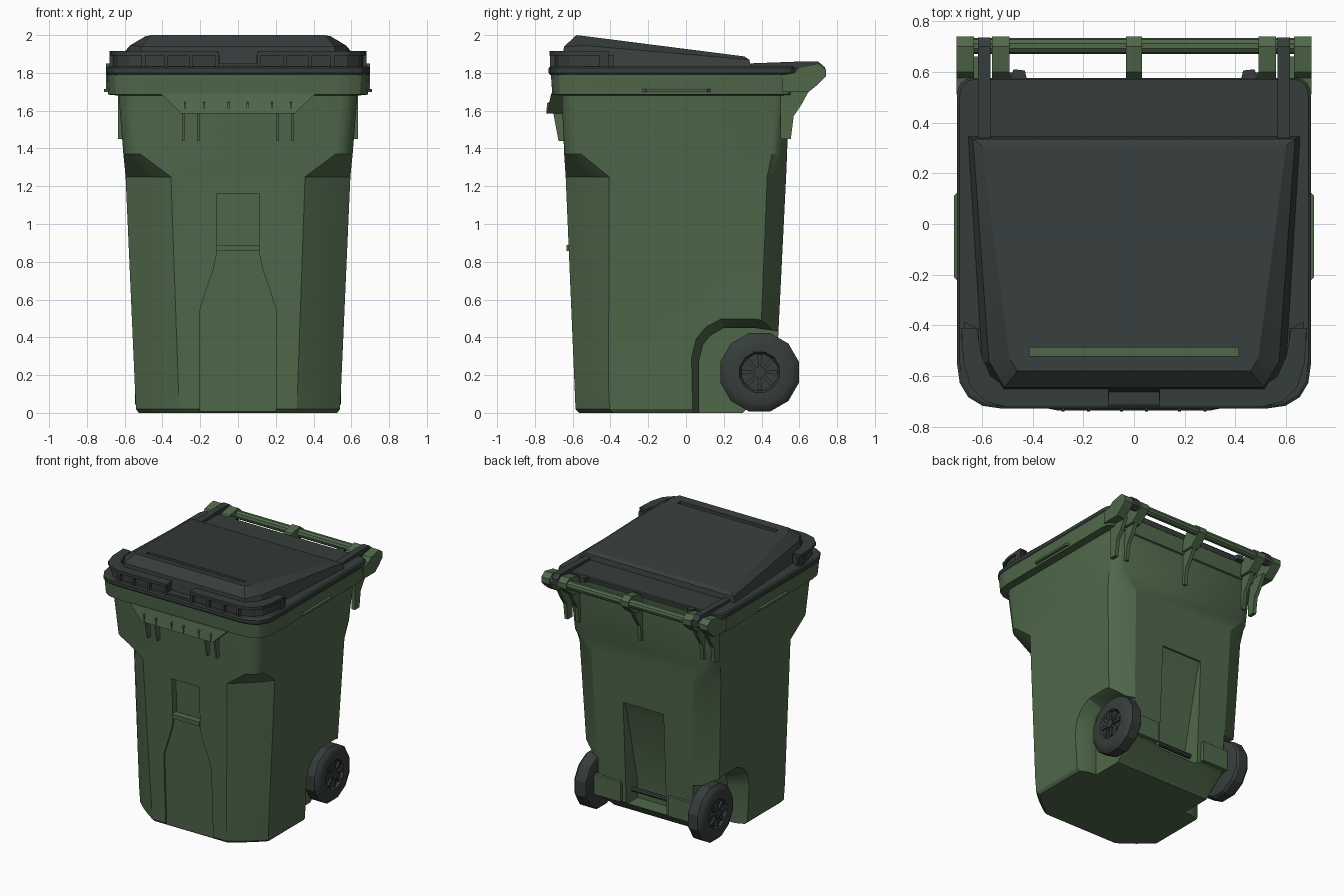
import bpy, bmesh, math

if "Cube" in bpy.data.objects:
    bpy.data.objects.remove(bpy.data.objects["Cube"])

def material(name, rgb):
    m = bpy.data.materials.new(name)
    m.diffuse_color = (*rgb, 1)
    m.use_nodes = True
    m.node_tree.nodes["Principled BSDF"].inputs["Base Color"].default_value = m.diffuse_color
    return m

GREEN = material("green_plastic", (0.08, 0.14, 0.07))
DARK = material("dark_plastic", (0.037, 0.047, 0.044))

def loft(name, rings, mat, closed=False):
    """Skin a list of equal-length rings of 3D points; cap the ends unless closed."""
    bm = bmesh.new()
    vs = [[bm.verts.new(p) for p in r] for r in rings]
    n = len(rings[0])
    pairs = list(zip(vs, vs[1:])) + ([(vs[-1], vs[0])] if closed else [])
    for a, b in pairs:
        for i in range(n):
            j = (i + 1) % n
            bm.faces.new((a[i], a[j], b[j], b[i]))
    if not closed:
        bm.faces.new(vs[0])
        bm.faces.new(vs[-1])
    bmesh.ops.recalc_face_normals(bm, faces=bm.faces)
    me = bpy.data.meshes.new(name)
    bm.to_mesh(me)
    bm.free()
    me.materials.append(mat)
    ob = bpy.data.objects.new(name, me)
    bpy.context.collection.objects.link(ob)
    return ob

def prism(name, poly, axis, lo, hi, mat):
    """Extrude a 2D outline along an axis; outline uses the other two axes in order."""
    def at(h):
        return [{'x': (h, a, b), 'y': (a, h, b), 'z': (a, b, h)}[axis] for a, b in poly]
    return loft(name, [at(lo), at(hi)], mat)

def box(name, x, y, z, mat):
    return prism(name, [(x[0], y[0]), (x[1], y[0]), (x[1], y[1]), (x[0], y[1])], 'z', *z, mat)

def rod(name, y, z, r, x0, x1, n, mat):
    pts = [(y + r * math.cos(2 * math.pi * i / n), z + r * math.sin(2 * math.pi * i / n)) for i in range(n)]
    return prism(name, pts, 'x', x0, x1, mat)

def cut(ob, *cutters):
    for c in cutters:
        m = ob.modifiers.new("cut", 'BOOLEAN')
        m.operation, m.solver, m.object = 'DIFFERENCE', 'EXACT', c
        bpy.context.view_layer.objects.active = ob
        bpy.ops.object.modifier_apply(modifier=m.name)
        bpy.data.objects.remove(c)

def section(z, hx, yf, yb, cfx, cfy, cbx, cby, k, inset=0):
    """Rectangle with chamfered (k=0) to rounded (k=1) front and back corners."""
    hx, yf, yb = hx - inset, yf + inset, yb - inset
    def corner(a, c, b):
        mid = [(a[i] + b[i]) / 2 * (1 - k) + c[i] * k for i in (0, 1)]
        return [tuple((1 - t) ** 2 * a[i] + 2 * t * (1 - t) * mid[i] + t * t * b[i] for i in (0, 1))
                for t in (0, .25, .5, .75, 1)]
    half = corner((hx - cfx, yf), (hx, yf), (hx, yf + cfy)) + corner((hx, yb - cby), (hx, yb), (hx - cbx, yb))
    return [(x, y, z) for x, y in half] + [(-x, y, z) for x, y in reversed(half)]

# Body: tapered tub with chamfered corners that flare into a rounded rim
low = [(0.0, .525, -.565, .30, .22, .18, .10, .06, .1),
       (.02, .54, -.585, .32, .23, .18, .10, .06, .1),
       (.14, .546, -.59, .475, .23, .18, .15, .09, .1)]
high = [(1.25, .595, -.637, .53, .24, .23, .17, .10, .1),
        (1.37, .607, -.645, .535, .09, .09, .08, .08, .6),
        (1.68, .632, -.658, .545, .09, .09, .08, .08, .8)]
rim = [(1.685, .688, -.708, .555, .17, .17, .07, .07, 1),
       (1.79, .695, -.715, .57, .17, .17, .07, .07, 1)]
body = loft("body", [section(*s) for s in low + high + rim], GREEN)
cavity = loft("cavity", [section(*s, inset=.03) for s in high] +
              [section(1.9, .635, -.66, .55, .1, .1, .08, .08, .8, inset=.03)], GREEN)
cut(body, cavity)

# Wheel wells
arch = [(0, -.1), (0, .3), (.03, .41), (.09, .48), (.18, .525), (.36, .525), (.50, .47), (.8, .45), (.8, -.1)]
inner = [(.07, -.1), (.07, .28), (.09, .36), (.13, .41), (.20, .45), (.36, .45), (.50, .43), (.8, .42), (.8, -.1)]
for s in (-1, 1):
    cut(body, loft("well", [[(s * .62, y, z) for y, z in arch], [(s * .46, y, z) for y, z in inner],
                            [(s * .40, y, z) for y, z in inner]], GREEN))

# Front bottle-shaped panel and grab window, rear wedge recess
def front_cutter(half, depth):
    pts = half + [(-x, z) for x, z in reversed(half)]
    return loft("front_cut", [[(x, -1, z) for x, z in pts],
                              [(x, -.585 - .0417 * z + depth, z) for x, z in pts]], GREEN)

cut(body, front_cutter([(.20, -.1), (.20, .55), (.175, .63), (.13, .76), (.115, .83), (.115, .862)], .014),
    front_cutter([(.115, .885), (.115, 1.16)], .05),
    prism("rear_cut", [(.7, .92), (.50, .92), (.47, .84), (.34, .26), (.34, .13), (.7, .13)],
          'x', -.17, .17, GREEN))
box("front_window_bar", (-.115, .115), (-.632, -.58), (.858, .89), GREEN)

# Front skirt below the rim, with its ribs
skirt = [(-.41, 1.69), (-.30, 1.585), (.30, 1.585), (.41, 1.69)]
loft("front_skirt", [[(x, -.64, z) for x, z in skirt],
                     [(x, -.735 + (z - 1.585) * .2, z) for x, z in skirt]], GREEN)
for x in (-.28, -.18, -.05, .05, .18, .28):
    prism("skirt_rib", [(-.70, 1.585), (-.74, 1.585), (-.735, 1.64), (-.70, 1.66)], 'x', x - .006, x + .006, GREEN)
for x in (-.29, -.21, .21, .29):
    prism("front_rib", [(-.63, 1.60), (-.705, 1.60), (-.675, 1.44), (-.63, 1.44)], 'x', x - .007, x + .007, GREEN)

# Rear handle bar with brackets and tapered ribs
rod("handle_bar", .702, 1.80, .032, -.69, .69, 10, GREEN)
bracket = [(.51, 1.70), (.51, 1.79), (.575, 1.80), (.60, 1.83), (.70, 1.85), (.74, 1.82), (.74, 1.78),
           (.70, 1.74), (.65, 1.70)]
rib = [(.50, 1.72), (.66, 1.72), (.61, 1.63), (.57, 1.57), (.555, 1.45), (.50, 1.45)]
for x, w, rx in ((-.665, .035, -.62), (-.525, .035, -.525), (0, .032, 0), (.525, .035, .525), (.665, .035, .62)):
    prism("handle_bracket", bracket, 'x', x - w, x + w, GREEN)
    prism("handle_rib", rib, 'x', rx - .014, rx + .014, GREEN)

for s in (-1, 1):
    # Side grip strip under the rim
    prism("side_grip", [(s * .67, -.25), (s * .71, -.21), (s * .71, .11), (s * .67, .15)], 'z', 1.70, 1.715, GREEN)
    # Axle housing
    box("axle_housing", sorted((s * .20, s * .42)), (.34, .505), (.15, .30), GREEN)

    # Wheel: faceted tyre with recessed hub
    cy, cz, n = .39, .215, 12
    prof = [(.42, .17), (.43, .205), (.445, .215), (.515, .215), (.535, .195), (.545, .17), (.543, .11), (.525, .10)]
    rings = [[(s * x, cy + r * math.cos(2 * math.pi * (i + .5) / n), cz + r * math.sin(2 * math.pi * (i + .5) / n))
              for i in range(n)] for x, r in prof]
    loft("wheel", rings, DARK)
    rod("wheel_hub_cap", cy, cz, .03, s * .51, s * .547, 10, DARK)
    for i in range(8):
        a = math.pi * i / 4
        c, d = math.cos(a), math.sin(a)
        quad = [(.02, -.007), (.095, -.012), (.095, .012), (.02, .007)]
        prism("wheel_spoke", [(cy + u * c - v * d, cz + u * d + v * c) for u, v in quad],
              'x', s * .515, s * .54, DARK)
rod("axle", .395, .215, .018, -.44, .44, 8, DARK)

# Lid: flat flange and sloping raised dome with a slot through it
flange = loft("lid_flange", [section(1.79, .69, -.72, .572, .17, .17, .06, .08, 1),
                             section(1.80, .698, -.728, .575, .18, .18, .06, .08, 1),
                             section(1.825, .698, -.728, .575, .18, .18, .06, .08, 1),
                             section(1.833, .688, -.718, .57, .18, .18, .06, .08, 1)], DARK)
cut(flange, box("flange_cut", (-.5, .5), (-.57, .28), (1.7, 1.9), DARK))
half_rings = [[(.655, .345, 1.83), (.60, -.55, 1.83), (.53, -.665, 1.83)],
              [(.635, .335, 1.87), (.572, -.54, 1.945), (.51, -.645, 1.94)],
              [(.60, .31, 1.887), (.49, -.53, 1.994), (.46, -.58, 2.0)]]
dome = loft("lid_dome", [r + [(-x, y, z) for x, y, z in reversed(r)] for r in half_rings], DARK)
cut(dome, box("slot_cut", (-.412, .412), (-.52, -.487), (1.7, 2.1), DARK))

# Lid front grips: curved ledge around each corner, back wall and ribs below
outer = [(.10, -.722), (.50, -.722), (.585, -.70), (.645, -.64), (.672, -.55), (.68, -.41)]
inside = [(.62, -.41), (.60, -.52), (.565, -.60), (.50, -.645), (.10, -.645)]
for s in (-1, 1):
    prism("lid_grip", [(s * x, y) for x, y in outer + inside], 'z', 1.893, 1.915, DARK)
    wall = [(s * x * .985, y + .025) for x, y in outer]
    prism("lid_grip_wall", wall + [(s * x, y) for x, y in inside], 'z', 1.83, 1.895, DARK)
    for x in (.11, .25, .38, .50):
        box("lid_grip_rib", sorted((s * (x - .01), s * (x + .01))), (-.72, -.66), (1.83, 1.9), DARK)
    box("lid_grip_end", sorted((s * .61, s * .68)), (-.46, -.41), (1.83, 1.90), DARK)
    # Hinge straps hooking over the handle bar
    prism("hinge_strap", [(.33, 1.82), (.33, 1.85), (.60, 1.86), (.70, 1.86), (.735, 1.83), (.735, 1.78),
                          (.70, 1.76), (.665, 1.78), (.655, 1.82)], 'x', s * .565, s * .615, DARK)
    prism("lid_back_tab", [(s * .42, .56), (s * .43, .605), (s * .475, .61), (s * .49, .56)], 'z', 1.795, 1.83, DARK)
box("lid_latch", (-.10, .10), (-.712, -.65), (1.83, 1.85), DARK)

# Smooth shading with sharp edges kept
bpy.ops.object.select_all(action='SELECT')
bpy.context.view_layer.objects.active = body
bpy.ops.object.shade_smooth_by_angle(angle=math.radians(25))
